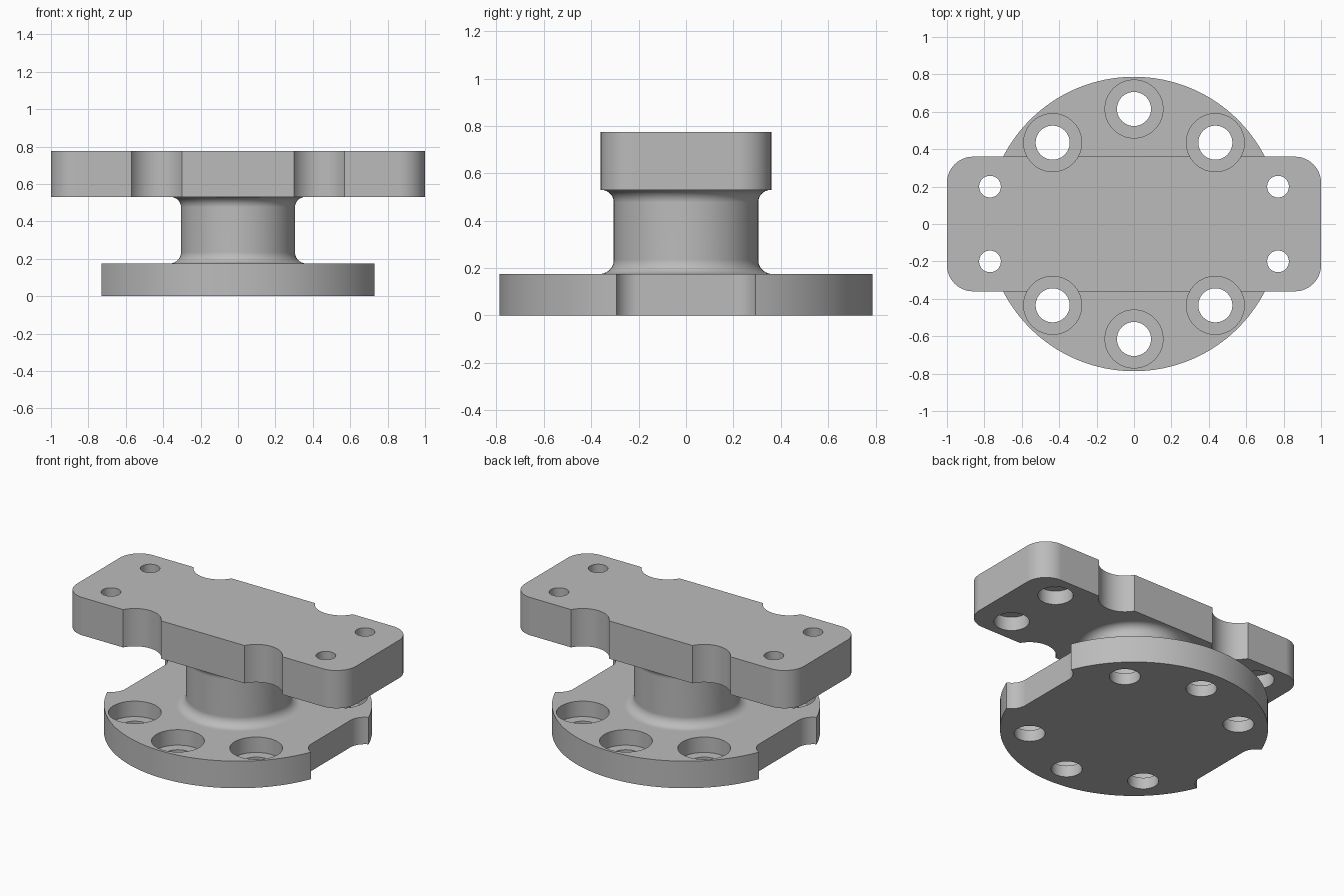
import bpy
import bmesh
import math

cube = bpy.data.objects.get("Cube")
if cube:
    bpy.data.objects.remove(cube, do_unlink=True)

# One plain grey for the whole part
GREY = (0.5, 0.5, 0.5, 1.0)
metal = bpy.data.materials.new("light grey metal")
metal.use_nodes = True
metal.diffuse_color = GREY
metal.node_tree.nodes["Principled BSDF"].inputs["Base Color"].default_value = GREY


def arc(cx, cy, r, start, end, steps):
    """Points along an arc, angles in degrees."""
    angles = [math.radians(start + (end - start) * i / steps) for i in range(steps + 1)]
    return [(cx + r * math.cos(a), cy + r * math.sin(a)) for a in angles]


def circle(cx, cy, r, steps=64):
    return arc(cx, cy, r, 0, 360, steps)[:-1]


def rounded_rect(cx, cy, hx, hy, r, steps=16):
    """Outline of a rectangle with rounded corners."""
    corners = [(1, 1), (-1, 1), (-1, -1), (1, -1)]
    points = []
    for i, (sx, sy) in enumerate(corners):
        points += arc(cx + sx * (hx - r), cy + sy * (hy - r), r, 90 * i, 90 * i + 90, steps)
    return points


def make_object(name, bm):
    bmesh.ops.recalc_face_normals(bm, faces=bm.faces)
    mesh = bpy.data.meshes.new(name)
    bm.to_mesh(mesh)
    bm.free()
    mesh.materials.append(metal)
    obj = bpy.data.objects.new(name, mesh)
    bpy.context.collection.objects.link(obj)
    return obj


def prism(name, outline, z0, z1):
    """Extrude an outline straight up."""
    bm = bmesh.new()
    face = bm.faces.new([bm.verts.new((x, y, z0)) for x, y in outline])
    top = bmesh.ops.extrude_face_region(bm, geom=[face])["geom"]
    verts = [v for v in top if isinstance(v, bmesh.types.BMVert)]
    bmesh.ops.translate(bm, verts=verts, vec=(0, 0, z1 - z0))
    return make_object(name, bm)


def lathe(name, profile, steps=96):
    """Spin a radius/height profile round the z axis."""
    bm = bmesh.new()
    verts = [bm.verts.new((r, 0, z)) for r, z in profile]
    edges = [bm.edges.new(pair) for pair in zip(verts, verts[1:])]
    bmesh.ops.spin(bm, geom=verts + edges, axis=(0, 0, 1), cent=(0, 0, 0),
                   angle=math.tau, steps=steps)
    bmesh.ops.remove_doubles(bm, verts=bm.verts, dist=0.0001)
    return make_object(name, bm)


def cut(target, outline, z0, z1):
    """Subtract an extruded outline and discard the cutter."""
    cutter = prism("cutter", outline, z0, z1)
    cutter.hide_render = True
    mod = target.modifiers.new("cut", 'BOOLEAN')
    mod.operation = 'DIFFERENCE'
    mod.solver = 'EXACT'
    mod.object = cutter
    bpy.context.view_layer.objects.active = target
    bpy.ops.object.modifier_apply(modifier=mod.name)
    bpy.data.objects.remove(cutter, do_unlink=True)


FLANGE_TOP, BEAM_BOTTOM, BEAM_TOP = 0.175, 0.53, 0.775
BOLT_CIRCLE, BORE_R, HOLE_R = 0.615, 0.155, 0.091
bolts = [(BOLT_CIRCLE * math.cos(math.radians(a)), BOLT_CIRCLE * math.sin(math.radians(a)))
         for a in (45, 90, 135, 225, 270, 315)]

# Round flange with six counterbored holes and a slot-shaped notch at each side
flange = prism("base_flange", circle(0, 0, 0.787, 128), 0, FLANGE_TOP)
for x, y in bolts:
    cut(flange, circle(x, y, BORE_R), FLANGE_TOP - 0.1, 1)
    cut(flange, circle(x, y, HOLE_R), -1, 1)
for side in (-1, 1):
    cut(flange, rounded_rect(side * 0.77, 0, 0.104, 0.302, 0.103), -1, 1)

# Mounting beam with tool clearance scoops and holes counterbored from below
beam = prism("mounting_beam", rounded_rect(0, 0, 1, 0.36, 0.14), BEAM_BOTTOM, BEAM_TOP)
for x, y in bolts:
    if abs(x) > 0.1:
        cut(beam, circle(x, y, BORE_R), 0, 1)
for sx in (-1, 1):
    for sy in (-1, 1):
        cut(beam, circle(sx * 0.77, sy * 0.2, 0.058, 48), 0, 1)
        cut(beam, circle(sx * 0.77, sy * 0.2, 0.104, 48), 0, BEAM_BOTTOM + 0.09)

# Neck with a fillet into the flange and the beam
NECK_R, LOW, HIGH = 0.305, 0.06, 0.053
profile = [(0, FLANGE_TOP - 0.02), (NECK_R + LOW, FLANGE_TOP - 0.02)]
profile += arc(NECK_R + LOW, FLANGE_TOP + LOW, LOW, 270, 180, 10)
profile += arc(NECK_R + HIGH, BEAM_BOTTOM - HIGH, HIGH, 180, 90, 10)
profile += [(NECK_R + HIGH, BEAM_BOTTOM + 0.02), (0, BEAM_BOTTOM + 0.02)]
neck = lathe("neck", profile)

# Smooth curved walls, keep edges crisp and flats flat
for obj in (flange, beam, neck):
    bpy.ops.object.select_all(action='DESELECT')
    obj.select_set(True)
    bpy.context.view_layer.objects.active = obj
    bpy.ops.object.shade_smooth_by_angle(angle=math.radians(30))
    weighted = obj.modifiers.new("flat normals", 'WEIGHTED_NORMAL')
    weighted.keep_sharp = True
